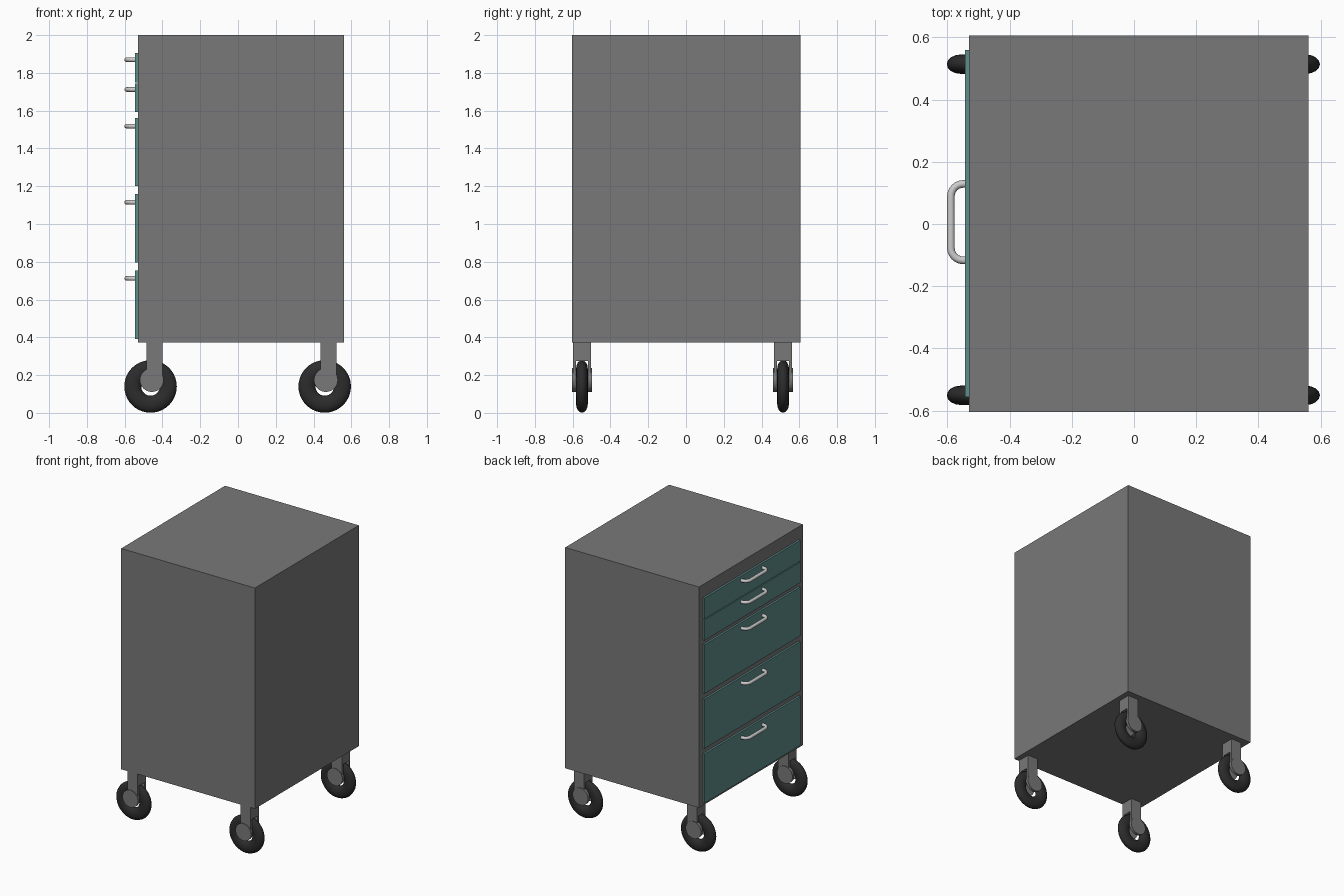
import bpy, bmesh, math
from mathutils import Vector

if "Cube" in bpy.data.objects:
    bpy.data.objects.remove(bpy.data.objects["Cube"])


def material(name, rgb):
    m = bpy.data.materials.new(name)
    m.diffuse_color = (*rgb, 1)
    m.use_nodes = True
    m.node_tree.nodes["Principled BSDF"].inputs["Base Color"].default_value = m.diffuse_color
    return m


TEAL = material("teal_paint", (0.11, 0.27, 0.26))
RUBBER = material("rubber", (0.025, 0.025, 0.025))
STEEL = material("grey_paint", (0.19, 0.19, 0.19))


def box(name, lo, hi, mat=None):
    lo, hi = Vector(lo), Vector(hi)
    bpy.ops.mesh.primitive_cube_add(size=1, location=(lo + hi) / 2)
    ob = bpy.context.object
    ob.name = name
    ob.scale = hi - lo
    bpy.ops.object.transform_apply(location=False, rotation=False, scale=True)
    if mat:
        ob.data.materials.append(mat)
    return ob


def handle(name, z):
    # Bent rod: two posts, rounded corners, straight grip
    y0, y1, x_out, r = -0.117, 0.129, -0.589, 0.04
    pts = [(-0.535, y0)]
    for cy, start in ((y0 + r, 270), (y1 - r, 180)):
        for i in range(7):
            a = math.radians(start - i * 15)
            pts.append((x_out + r + r * math.cos(a), cy + r * math.sin(a)))
    pts.append((-0.535, y1))
    cu = bpy.data.curves.new(name, 'CURVE')
    cu.dimensions = '3D'
    cu.bevel_depth = 0.0122
    cu.bevel_resolution = 4
    cu.use_fill_caps = True
    sp = cu.splines.new('POLY')
    sp.points.add(len(pts) - 1)
    for p, (x, y) in zip(sp.points, pts):
        p.co = (x, y, z, 1)
    sp.use_smooth = True
    bpy.context.collection.objects.link(bpy.data.objects.new(name, cu))


def caster(tag, x, y):
    # Tyre: torus with an oval section, narrower across than radially
    bpy.ops.mesh.primitive_torus_add(
        major_segments=40, minor_segments=16, major_radius=0.094,
        minor_radius=0.045, location=(x, y, 0.14), rotation=(math.pi / 2, 0, 0))
    tyre = bpy.context.object
    tyre.name = "tyre_" + tag
    tyre.scale = (1, 1, 0.69)
    tyre.data.materials.append(RUBBER)
    bpy.ops.object.shade_smooth()

    # Fork: solid block on top, a leg on each side with a round end
    bx = x + 0.021
    box("fork_block_" + tag, (bx - 0.042, y - 0.048, 0.276),
        (bx + 0.042, y + 0.048, 0.375), STEEL)
    for side, s in (("inner", -1), ("outer", 1)):
        ya, yb = sorted((y + s * 0.032, y + s * 0.048))
        box(f"fork_leg_{side}_{tag}", (bx - 0.042, ya, 0.174),
            (bx + 0.042, yb, 0.276), STEEL)
        bpy.ops.mesh.primitive_cylinder_add(
            vertices=32, radius=0.063, depth=0.021,
            location=(x + 0.0065, y + s * 0.0425, 0.174),
            rotation=(math.pi / 2, 0, 0))
        d = bpy.context.object
        d.name = f"fork_end_{side}_{tag}"
        d.data.materials.append(STEEL)
        bpy.ops.object.shade_smooth_by_angle()


# Cabinet body
box("cabinet_body", (-0.53, -0.604, 0.372), (0.561, 0.606, 2.0), STEEL)

# Drawer fronts with handles: bottom z, top z, handle z
drawers = [(1.75, 1.905, 1.87), (1.592, 1.743, 1.712), (1.2, 1.56, 1.518),
           (0.795, 1.158, 1.115), (0.392, 0.755, 0.712)]
for i, (z0, z1, zh) in enumerate(drawers, 1):
    box(f"drawer_front_{i}", (-0.544, -0.556, z0), (-0.525, 0.56, z1), TEAL)
    handle(f"drawer_handle_{i}", zh)

# Four casters
for xt, x in (("drawer_end", -0.463), ("back_end", 0.459)):
    for yt, y in (("near", -0.551), ("far", 0.514)):
        caster(f"{xt}_{yt}", x, y)
